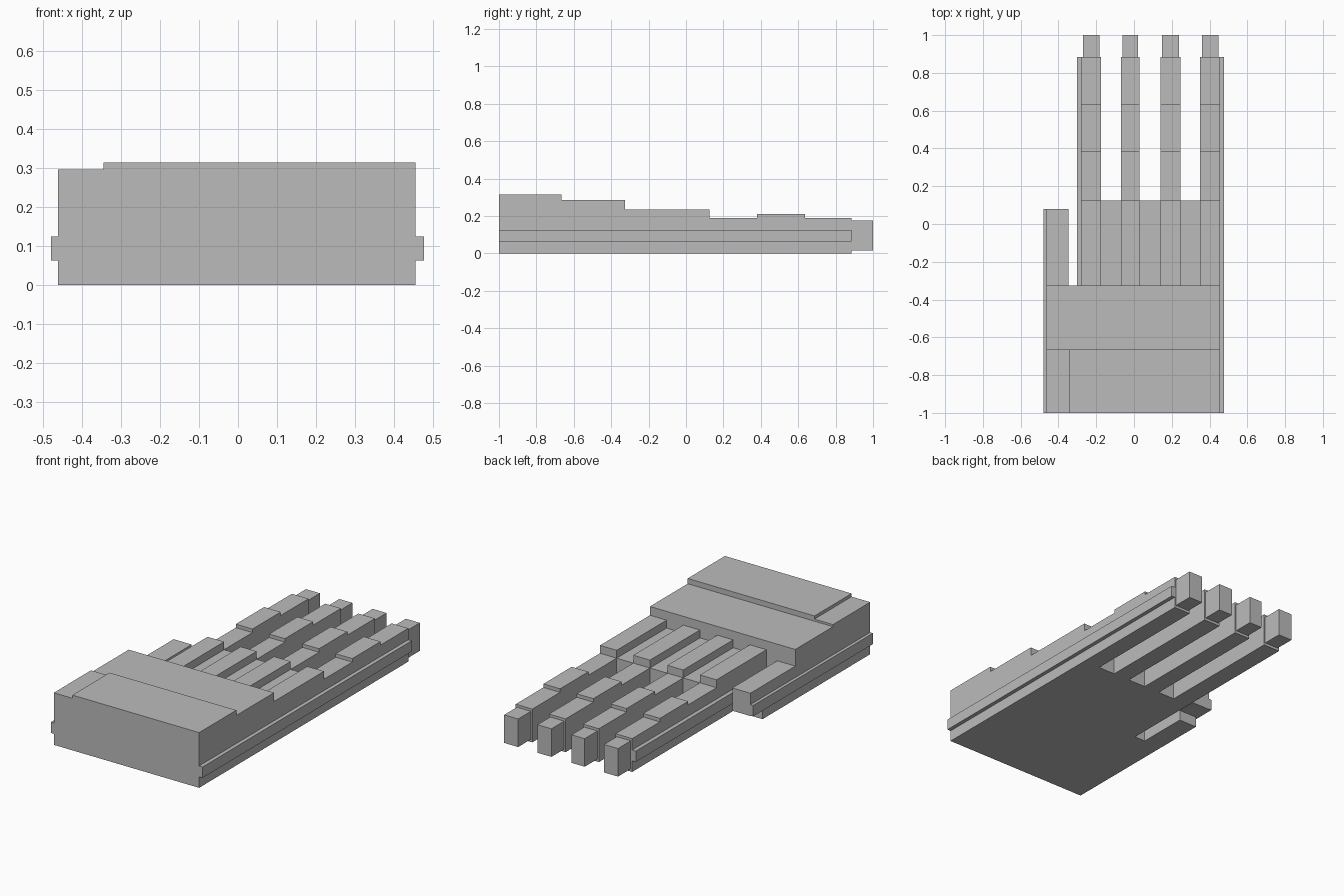
import bpy, bmesh

if "Cube" in bpy.data.objects:
    bpy.data.objects.remove(bpy.data.objects["Cube"])

grey = bpy.data.materials.new("plain grey")
grey.diffuse_color = (0.5, 0.5, 0.5, 1)
grey.use_nodes = True
grey.node_tree.nodes["Principled BSDF"].inputs["Base Color"].default_value = grey.diffuse_color


def extrude_profile(name, x0, x1, profile):
    """Extrude a side profile of (y, z) points from x0 to x1."""
    bm = bmesh.new()
    face = bm.faces.new([bm.verts.new((x0, y, z)) for y, z in profile])
    out = bmesh.ops.extrude_face_region(bm, geom=[face])
    moved = [g for g in out["geom"] if isinstance(g, bmesh.types.BMVert)]
    bmesh.ops.translate(bm, verts=moved, vec=(x1 - x0, 0, 0))
    bmesh.ops.recalc_face_normals(bm, faces=bm.faces)
    mesh = bpy.data.meshes.new(name)
    bm.to_mesh(mesh)
    bm.free()
    mesh.materials.append(grey)
    obj = bpy.data.objects.new(name, mesh)
    bpy.context.collection.objects.link(obj)
    return obj


def box(name, x0, x1, y0, y1, z0, z1):
    return extrude_profile(name, x0, x1, [(y0, z0), (y1, z0), (y1, z1), (y0, z1)])


# Wrist and palm in one stepped block, with a raised plate on the wrist
extrude_profile("palm", -0.462, 0.455, [
    (-1, 0), (-0.325, 0), (-0.325, 0.285), (-0.665, 0.285), (-0.665, 0.297), (-1, 0.297)])
box("wrist_plate", -0.345, 0.455, -1, -0.665, 0.297, 0.315)

# Four fingers with stepped joints and narrower tips
finger_profile = [
    (-0.325, 0), (0.885, 0), (0.885, 0.19), (0.635, 0.19), (0.635, 0.21),
    (0.38, 0.21), (0.38, 0.19), (0.125, 0.19), (0.125, 0.235), (-0.325, 0.235)]
fingers = [(-0.28, -0.175), (-0.07, 0.03), (0.14, 0.245), (0.35, 0.455)]
for i, (x0, x1) in enumerate(fingers, 1):
    extrude_profile(f"finger_{i}", x0, x1, finger_profile)
    box(f"fingertip_{i}", x0 + 0.009, x1 - 0.008, 0.885, 1, 0.015, 0.175)

# Lower webs joining the bases of the fingers
for i in range(3):
    box(f"web_{i + 1}", fingers[i][1], fingers[i + 1][0], -0.325, 0.125, 0, 0.19)

# Thumb with an overhanging tip
extrude_profile("thumb", -0.462, -0.348, [
    (-0.325, 0), (-0.03, 0), (-0.03, 0.06), (0.08, 0.06), (0.08, 0.19), (-0.325, 0.19)])

# Side rails
box("right_rail", 0.455, 0.477, -1, 0.885, 0.063, 0.125)
box("thumb_rail", -0.48, -0.462, -1, 0.08, 0.063, 0.125)
box("finger_rail", -0.303, -0.28, -0.325, 0.885, 0.063, 0.125)
